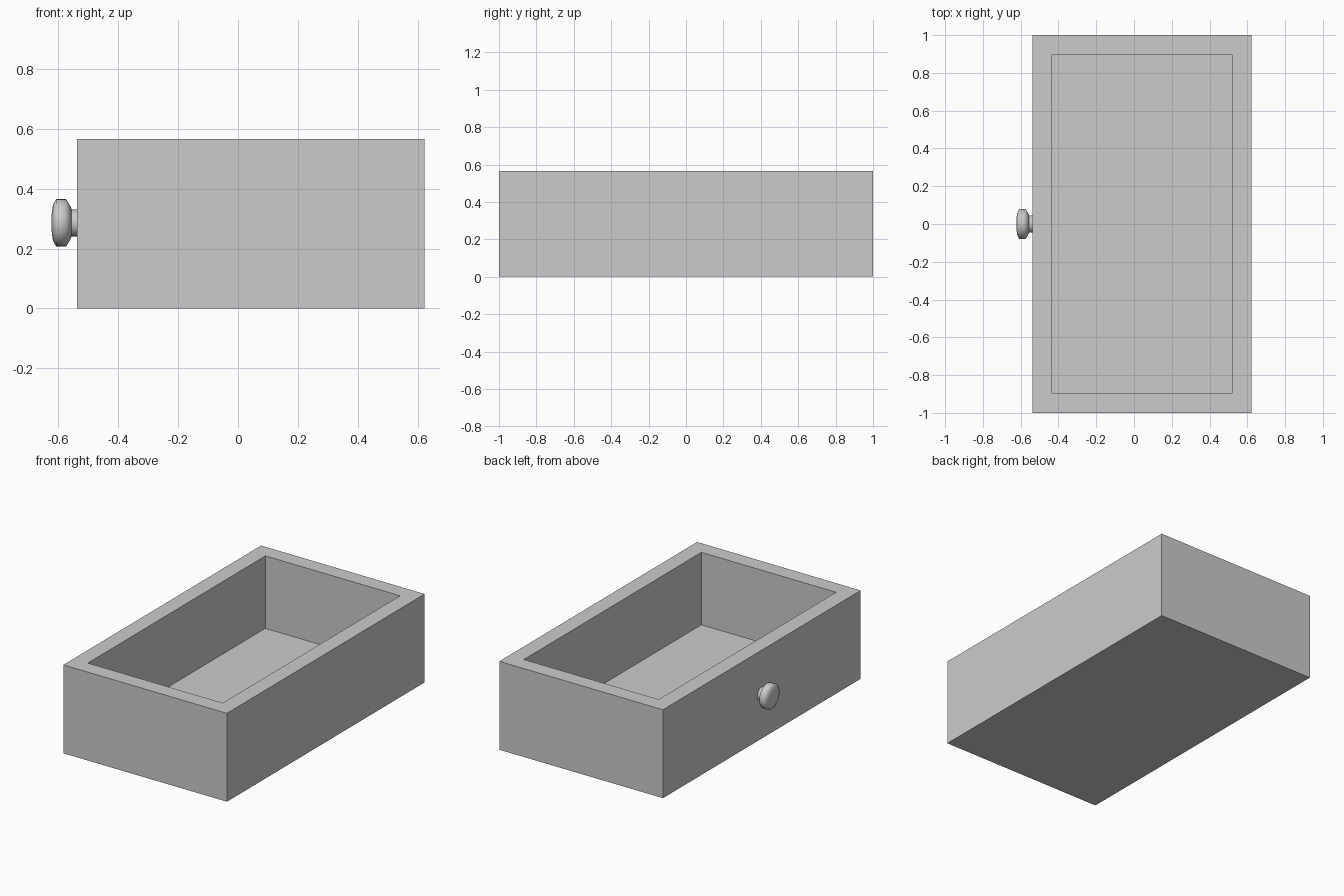
import bpy, bmesh, math
from mathutils import Matrix, Vector

cube = bpy.data.objects.get("Cube")
if cube:
    bpy.data.objects.remove(cube, do_unlink=True)

grey = bpy.data.materials.new("plain grey")
grey.use_nodes = True
colour = (0.6, 0.6, 0.6, 1)
grey.diffuse_color = colour
grey.node_tree.nodes["Principled BSDF"].inputs["Base Color"].default_value = colour


def add_object(name, bm):
    mesh = bpy.data.meshes.new(name)
    bmesh.ops.recalc_face_normals(bm, faces=bm.faces)
    bm.to_mesh(mesh)
    bm.free()
    mesh.materials.append(grey)
    obj = bpy.data.objects.new(name, mesh)
    bpy.context.collection.objects.link(obj)
    return obj


# Drawer tray: a box whose top face is inset and pushed down to the floor
LEFT, RIGHT, HEIGHT, WALL = -0.537, 0.622, 0.566, 0.102
bm = bmesh.new()
bmesh.ops.create_cube(bm, size=1, matrix=Matrix.LocRotScale(
    Vector(((LEFT + RIGHT) / 2, 0, HEIGHT / 2)), None,
    Vector((RIGHT - LEFT, 2, HEIGHT))))
bm.normal_update()
top = max(bm.faces, key=lambda f: f.calc_center_median().z)
bmesh.ops.inset_individual(bm, faces=[top], thickness=WALL, use_even_offset=True)
floor = bmesh.ops.extrude_discrete_faces(bm, faces=[top])["faces"][0]
bmesh.ops.translate(bm, verts=floor.verts, vec=(0, 0, WALL - HEIGHT))
add_object("drawer_tray", bm)

# Knob: (distance from drawer face, radius) profile turned about the x axis
profile = [(0, 0.045), (0.019, 0.045), (0.021, 0.053), (0.037, 0.079),
           (0.07, 0.079), (0.081, 0.06), (0.085, 0.03), (0.085, 0)]
bm = bmesh.new()
verts = [bm.verts.new((LEFT - d, 0, r)) for d, r in profile]
edges = [bm.edges.new(pair) for pair in zip(verts, verts[1:])]
bmesh.ops.spin(bm, geom=verts + edges, cent=(0, 0, 0), axis=(1, 0, 0),
               angle=math.tau, steps=32)
bmesh.ops.remove_doubles(bm, verts=bm.verts, dist=0.0005)
knob = add_object("drawer_knob", bm)
knob.location.z = HEIGHT / 2 + 0.003

bpy.context.view_layer.objects.active = knob
knob.select_set(True)
bpy.ops.object.shade_smooth_by_angle(angle=math.radians(65))
